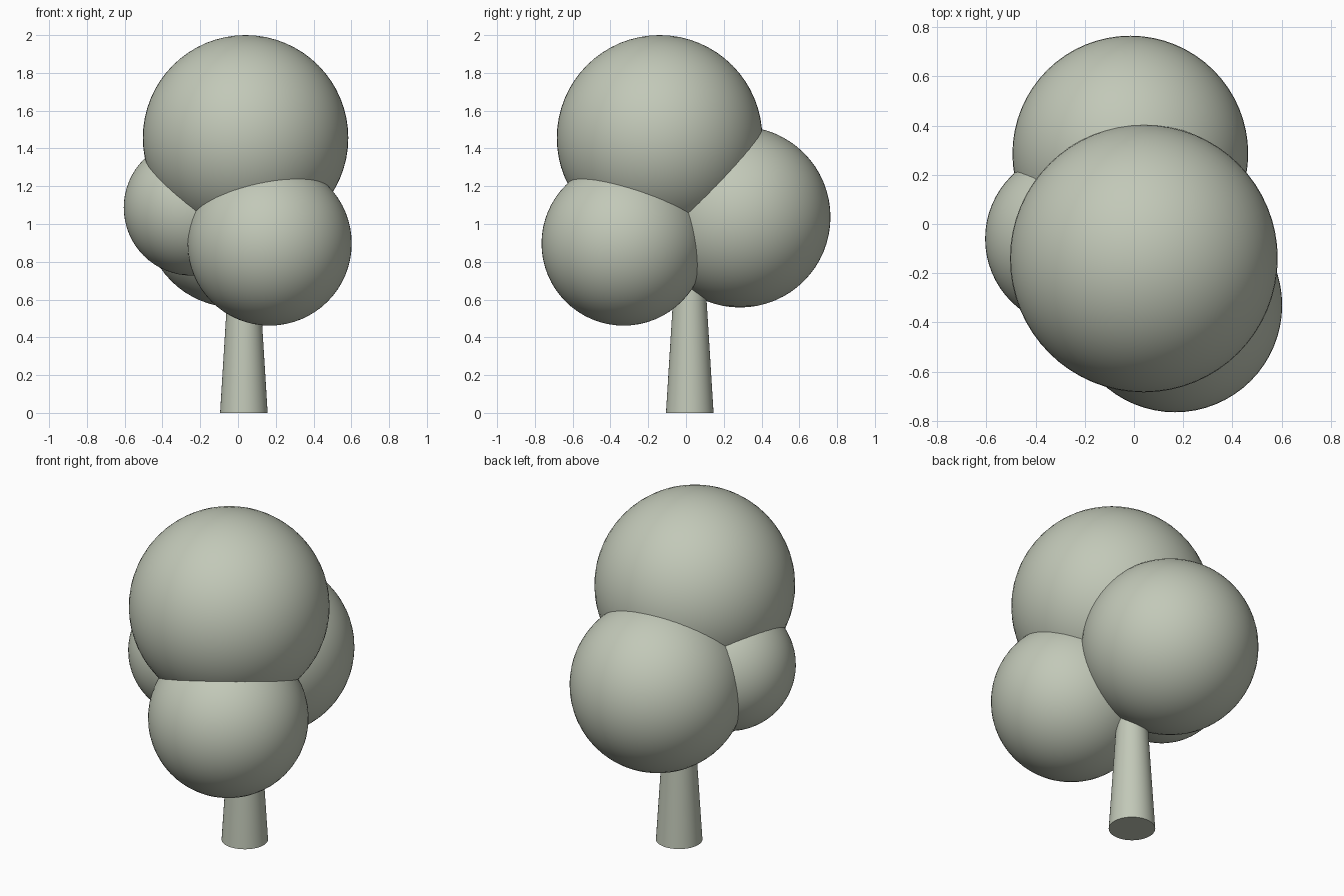
import bpy
import math

if "Cube" in bpy.data.objects:
    bpy.data.objects.remove(bpy.data.objects["Cube"])

# Single flat colour
mat = bpy.data.materials.new("pale sage")
mat.diffuse_color = (0.54, 0.58, 0.48, 1.0)
mat.use_nodes = True
mat.node_tree.nodes["Principled BSDF"].inputs["Base Color"].default_value = mat.diffuse_color


def finish(name):
    obj = bpy.context.object
    obj.name = name
    obj.data.materials.append(mat)
    bpy.ops.object.shade_smooth_by_angle(angle=math.radians(40))
    return obj


# Foliage: four overlapping round clumps (centre, radius)
clumps = {
    "foliage_top": ((0.04, -0.14, 1.456), 0.544),
    "foliage_front": ((0.167, -0.33, 0.897), 0.435),
    "foliage_back": ((-0.015, 0.286, 1.037), 0.479),
    "foliage_left": ((-0.245, -0.06, 1.087), 0.36),
}
for name, (centre, radius) in clumps.items():
    bpy.ops.mesh.primitive_uv_sphere_add(segments=64, ring_count=32,
                                         radius=radius, location=centre)
    finish(name)

# Trunk: tapered, running up inside the foliage
height = 1.0
bpy.ops.mesh.primitive_cone_add(vertices=64, radius1=0.126, radius2=0.064,
                                depth=height, location=(0.031, 0.02, height / 2))
finish("trunk")
